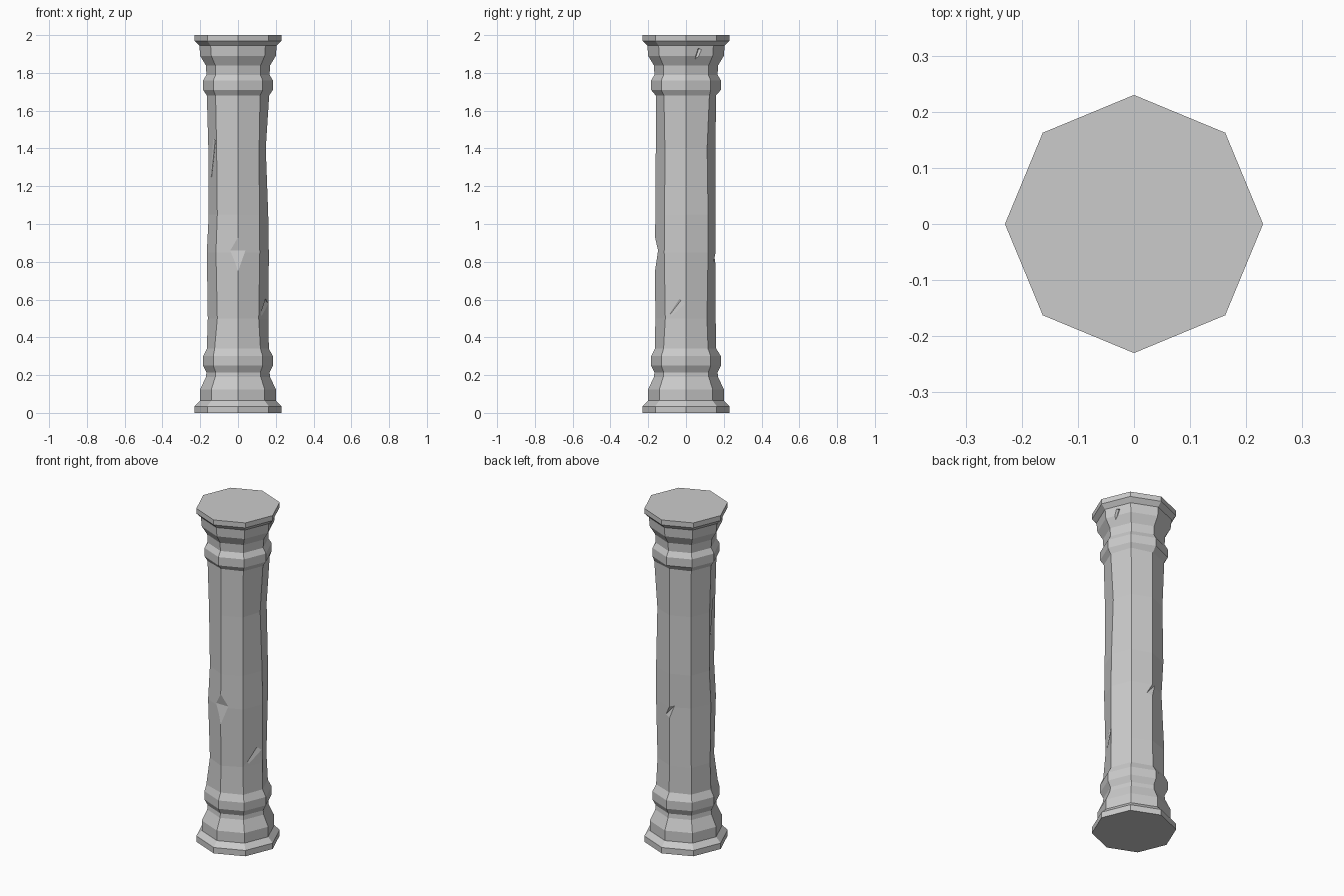
import bpy, bmesh, math
from mathutils import Matrix, Vector

cube = bpy.data.objects.get("Cube")
if cube:
    bpy.data.objects.remove(cube, do_unlink=True)

stone = bpy.data.materials.new("grey_stone")
stone.use_nodes = True
GREY = (0.6, 0.6, 0.6, 1)
stone.diffuse_color = GREY
stone.node_tree.nodes["Principled BSDF"].inputs["Base Color"].default_value = GREY

SIDES = 8

# Moulded base (height, radius) and the capital that mirrors it
base = [(0, .23), (.035, .23), (.065, .2), (.125, .2), (.19, .17),
        (.215, .167), (.25, .185), (.3, .185)]
capital = [(1.71, .185), (1.76, .185), (1.79, .167), (1.84, .17),
           (1.89, .2), (1.945, .205), (1.97, .23), (2, .23)]

# Worn shaft: one radius per corner, starting at +x and going round
shaft = {
    .34: (.163, .165, .16, .165, .165, .175, .165, .168),
    .5: (.162, .157, .157, .165, .16, .155, .162, .155),
    .85: (.163, .165, .157, .15, .165, .165, .165, .163),
    1.05: (.16, .165, .157, .16, .155, .155, .162, .16),
    1.4: (.147, .158, .157, .155, .157, .16, .16, .158),
    1.68: (.165, .175, .158, .165, .165, .168, .16, .165),
}


def make_object(name, bm):
    bmesh.ops.recalc_face_normals(bm, faces=bm.faces)
    mesh = bpy.data.meshes.new(name)
    bm.to_mesh(mesh)
    bm.free()
    mesh.materials.append(stone)
    obj = bpy.data.objects.new(name, mesh)
    bpy.context.collection.objects.link(obj)
    return obj


def build_column():
    """Stack octagonal rings and bridge them into one closed solid."""
    rows = [(z, (r,) * SIDES) for z, r in base]
    rows += list(shaft.items())
    rows += [(z, (r,) * SIDES) for z, r in capital]
    bm = bmesh.new()
    rings = []
    for z, radii in rows:
        ring = []
        for i, r in enumerate(radii):
            a = math.tau * i / SIDES
            ring.append(bm.verts.new((r * math.cos(a), r * math.sin(a), z)))
        rings.append(ring)
    for low, high in zip(rings, rings[1:]):
        for i in range(SIDES):
            j = (i + 1) % SIDES
            bm.faces.new((low[i], low[j], high[j], high[i]))
    bm.faces.new(rings[0][::-1])
    bm.faces.new(rings[-1])
    return make_object("column", bm)


def chip(column, angle, radius, z, tilt, length, up, down, depth):
    """Cut a V notch: long axis tangent to the column, leaning by tilt."""
    out = 0.03
    k = (depth + out) / depth
    section = [(-depth, 0), (out, up * k), (out, -down * k)]
    bm = bmesh.new()
    ends = [[bm.verts.new((x, s * length / 2, h)) for x, h in section]
            for s in (-1, 1)]
    bm.faces.new(ends[0])
    bm.faces.new(ends[1][::-1])
    for i in range(3):
        j = (i + 1) % 3
        bm.faces.new((ends[0][i], ends[1][i], ends[1][j], ends[0][j]))
    place = (Matrix.Rotation(math.radians(angle), 4, 'Z')
             @ Matrix.Translation(Vector((radius, 0, z)))
             @ Matrix.Rotation(math.radians(tilt), 4, 'X'))
    bmesh.ops.transform(bm, matrix=place, verts=bm.verts)
    cutter = make_object("chip_cutter", bm)
    cutter.hide_render = True
    mod = column.modifiers.new("chip", 'BOOLEAN')
    mod.operation = 'DIFFERENCE'
    mod.solver = 'EXACT'
    mod.object = cutter
    bpy.context.view_layer.objects.active = column
    bpy.ops.object.modifier_apply(modifier=mod.name)
    bpy.data.objects.remove(cutter, do_unlink=True)


column = build_column()

# Chips: front edge, back edge slash, two shallow scratches, capital nick
chip(column, -90, .164, .86, 0, .2, .07, .11, .016)
chip(column, 90, .157, .83, 50, .16, .015, .03, .012)
chip(column, -22.5, .148, .56, 50, .1, .01, .025, .006)
chip(column, -157.5, .146, 1.35, 75, .2, .01, .02, .005)
chip(column, 18, .188, 1.89, 70, .08, .008, .015, .012)

for poly in column.data.polygons:
    poly.use_smooth = False
